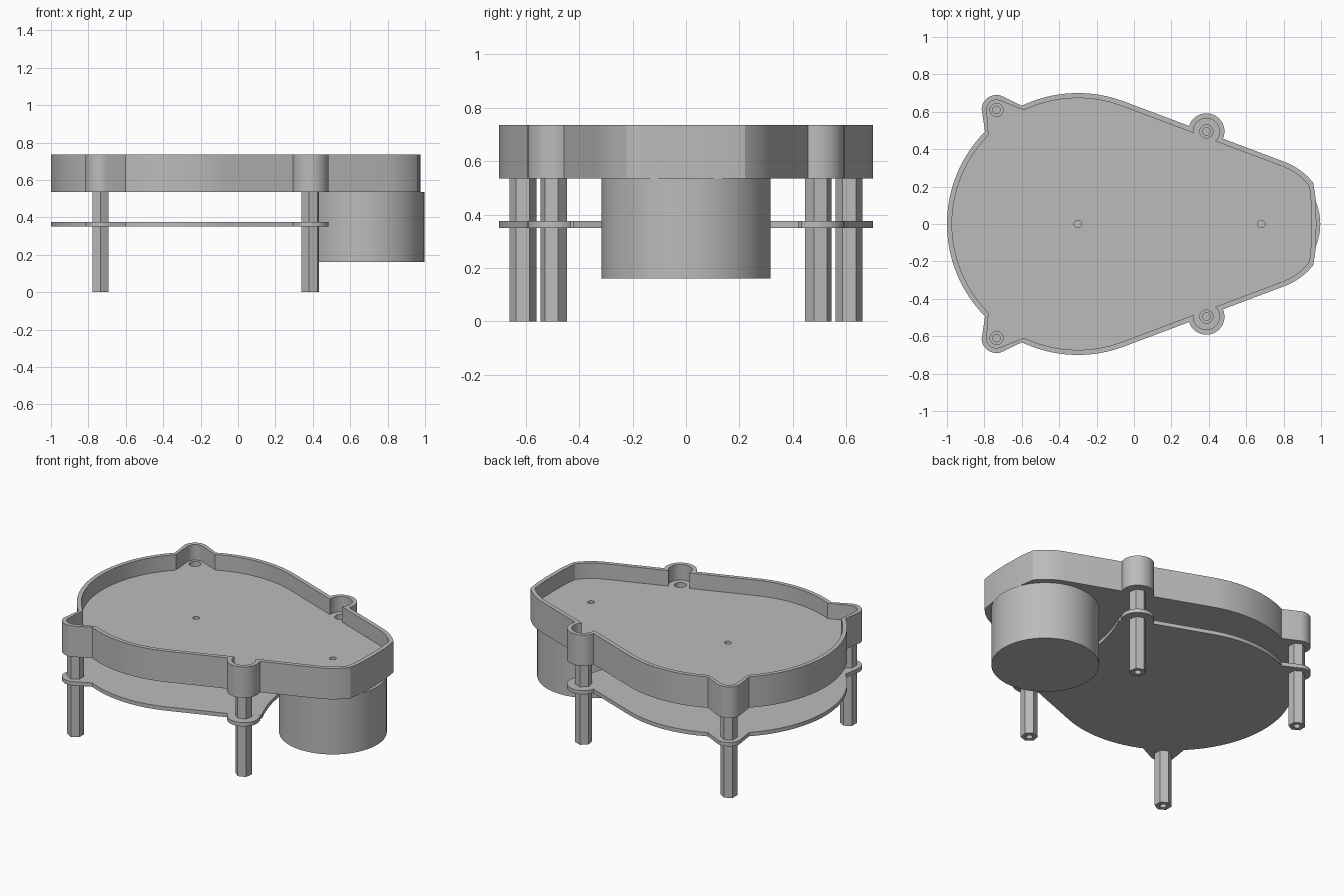
import bpy, bmesh
from math import sin, cos, asin, acos, degrees, radians

if "Cube" in bpy.data.objects:
    bpy.data.objects.remove(bpy.data.objects["Cube"])

grey = bpy.data.materials.new("plain grey")
grey.use_nodes = True
grey.diffuse_color = (0.5, 0.5, 0.5, 1)
grey.node_tree.nodes["Principled BSDF"].inputs["Base Color"].default_value = (0.5, 0.5, 0.5, 1)

# Main dimensions
MAIN, MAIN_R = (-0.3, 0), 0.7
DRUM, DRUM_R, NOSE_R = (0.68, 0), 0.316, 0.355
BACK_BOSS, BACK_R = (-0.735, 0.61), 0.08
FRONT_BOSS, FRONT_R = (0.387, 0.495), 0.097
WALL = 0.027
TRAY_BOTTOM, FLOOR_TOP, TRAY_TOP = 0.535, 0.635, 0.735
TANGENT = degrees(acos((MAIN_R - NOSE_R) / (DRUM[0] - MAIN[0])))


def arc(centre, r, a0, a1, n):
    angles = [radians(a0 + (a1 - a0) * i / n) for i in range(n + 1)]
    return [(centre[0] + r * cos(a), centre[1] + r * sin(a)) for a in angles]


def circle(centre, r, n=32, turn=0):
    return arc(centre, r, turn, turn + 360, n)[:-1]


def mirrored(half):
    """Close a half outline, whose ends lie on y = 0, by mirroring it."""
    return half + [(x, -y) for x, y in reversed(half[1:-1])]


def body_half(d):
    """Left edge round to the second boss, set inwards by d."""
    t = radians(TANGENT)
    out = ((FRONT_BOSS[0] - MAIN[0]) * cos(t) + FRONT_BOSS[1] * sin(t)) - MAIN_R + d
    dip = degrees(asin(out / (FRONT_R - d)))
    return (arc(MAIN, MAIN_R - d, 180, 135.2, 20)
            + arc(BACK_BOSS, BACK_R - d, 175, 65, 12)
            + arc(MAIN, MAIN_R - d, 115.4, TANGENT, 20)
            + arc(FRONT_BOSS, FRONT_R - d, TANGENT + 90 + dip, TANGENT - 90 - dip, 20))


def tray_outline(d):
    nose = arc(DRUM, NOSE_R - d, TANGENT, 38.3, 10)
    return mirrored(body_half(d) + nose + [(0.972 - d, 0.13), (0.975 - d, 0)])


def plate_outline():
    # The end is cut back in a shallow hollow around the drum
    hollow = [(0.37 + 0.55 * y * y, y) for y in (0.42 * (1 - i / 10) for i in range(11))]
    body = [p for p in body_half(0)]
    tail = arc(FRONT_BOSS, FRONT_R, TANGENT - 100, -40, 6)
    return mirrored(body + tail + hollow)


def slab(name, loops, z0, z1):
    """Extrude closed loops from z0 to z1; inner loops become holes."""
    curve = bpy.data.curves.new(name, "CURVE")
    curve.dimensions, curve.fill_mode = "2D", "BOTH"
    curve.extrude = (z1 - z0) / 2
    for loop in loops:
        spline = curve.splines.new("POLY")
        spline.points.add(len(loop) - 1)
        for point, (x, y) in zip(spline.points, loop):
            point.co = (x, y, 0, 1)
        spline.use_cyclic_u = True
    ob = bpy.data.objects.new(name, curve)
    bpy.context.collection.objects.link(ob)
    bpy.ops.object.select_all(action="DESELECT")
    ob.select_set(True)
    bpy.context.view_layer.objects.active = ob
    bpy.ops.object.convert(target="MESH")
    ob = bpy.context.object
    ob.location.z = (z0 + z1) / 2
    bm = bmesh.new()
    bm.from_mesh(ob.data)
    bmesh.ops.remove_doubles(bm, verts=bm.verts, dist=1e-5)
    bmesh.ops.recalc_face_normals(bm, faces=bm.faces)
    bm.to_mesh(ob.data)
    bm.free()
    ob.data.materials.clear()
    ob.data.materials.append(grey)
    bpy.ops.object.shade_smooth_by_angle(angle=radians(25))
    return ob


# Leg positions, with the turn of each hexagon
legs = []
for side, s in (("left", 1), ("right", -1)):
    legs.append((side + "_back", (BACK_BOSS[0], s * BACK_BOSS[1]), 90))
    legs.append((side + "_front", (FRONT_BOSS[0], s * FRONT_BOSS[1]), 90 + s * 10))

# Tray: rim wall and drilled floor
slab("tray_wall", [tray_outline(0), tray_outline(WALL)], TRAY_BOTTOM, TRAY_TOP)
holes = [circle(pos, 0.035) for _, pos, _ in legs] + [circle(MAIN, 0.02), circle(DRUM, 0.02)]
slab("tray_floor", [tray_outline(WALL)] + holes, TRAY_BOTTOM, FLOOR_TOP)

# Lower plate and drum
slab("lower_plate", [plate_outline()], 0.35, 0.375)
slab("drum", [circle(DRUM, DRUM_R, 72)], 0.16, TRAY_BOTTOM)

# Hexagonal legs, hollow at both ends
for name, pos, turn in legs:
    slab(name + "_leg", [circle(pos, 0.05, 6, turn), circle(pos, 0.02, 20)], 0, TRAY_BOTTOM)
    slab(name + "_leg_core", [circle(pos, 0.02, 20)], 0.1, 0.44)
